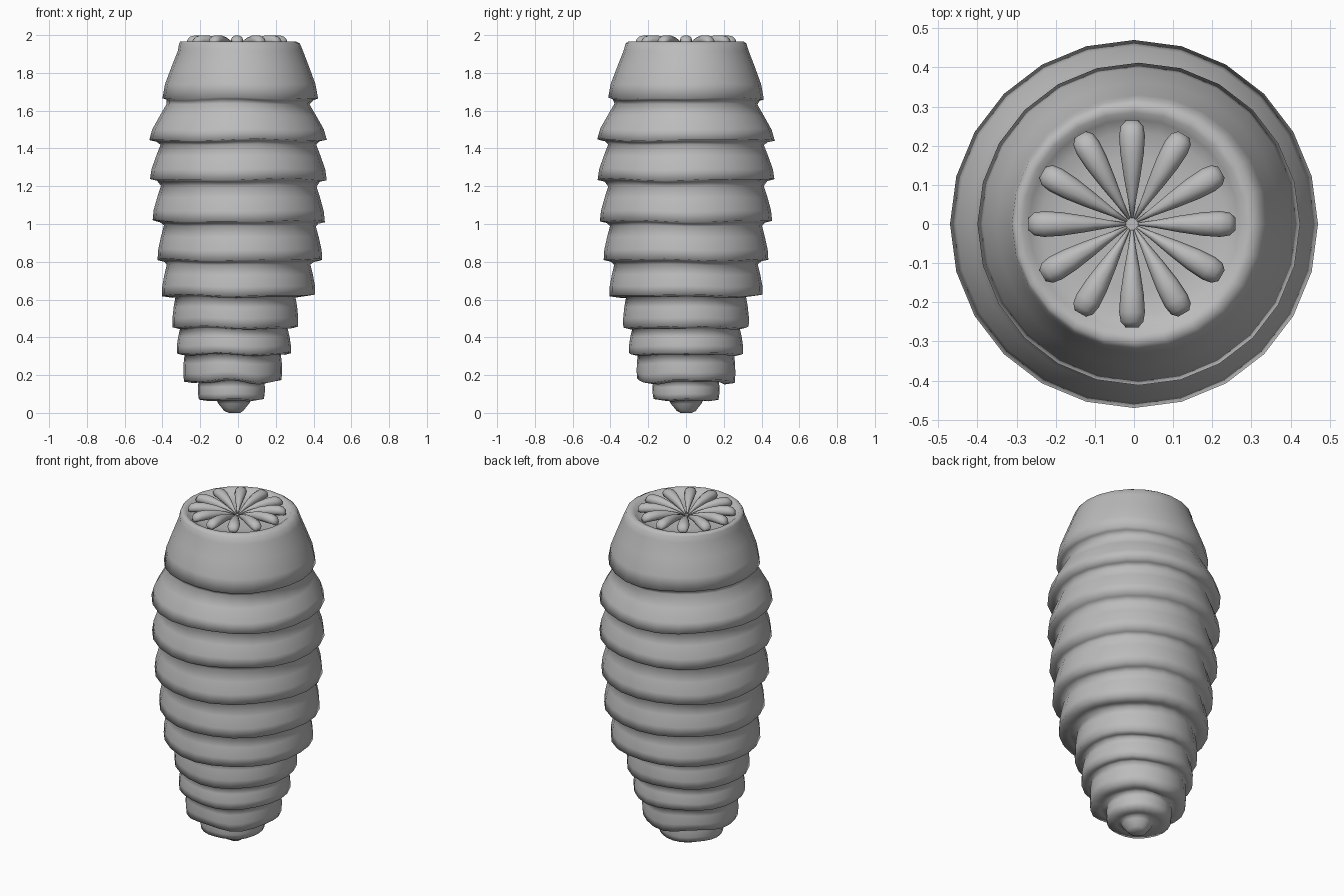
import bpy, bmesh, math
from mathutils import Vector

if "Cube" in bpy.data.objects:
    bpy.data.objects.remove(bpy.data.objects["Cube"])

grey = bpy.data.materials.new("plain grey")
grey.diffuse_color = (0.5, 0.5, 0.5, 1)
grey.use_nodes = True
grey.node_tree.nodes["Principled BSDF"].inputs["Base Color"].default_value = grey.diffuse_color
SIDES = 24


def skin(name, rings, cap_start=True, cap_end=True):
    """Join rings of points into one smooth closed skin."""
    bm = bmesh.new()
    rows = [[bm.verts.new(p) for p in ring] for ring in rings]
    n = len(rows[0])
    for a, b in zip(rows, rows[1:]):
        for i in range(n):
            j = (i + 1) % n
            bm.faces.new((a[i], a[j], b[j], b[i]))
    if cap_start:
        bm.faces.new(rows[0][::-1])
    if cap_end:
        bm.faces.new(rows[-1])
    bmesh.ops.recalc_face_normals(bm, faces=bm.faces)
    for f in bm.faces:
        f.smooth = True
    mesh = bpy.data.meshes.new(name)
    bm.to_mesh(mesh)
    bm.free()
    mesh.materials.append(grey)
    obj = bpy.data.objects.new(name, mesh)
    bpy.context.collection.objects.link(obj)
    return obj


def ring(r, z, cx=0.0, wave=0.0):
    """Horizontal ring, with an optional wavy edge."""
    pts = []
    for i in range(SIDES):
        a = 2 * math.pi * i / SIDES
        dz = wave * (0.6 * math.sin(3 * a + 4 * z) + 0.5 * math.cos(5 * a + 9 * z))
        pts.append((cx + r * math.cos(a), r * math.sin(a), z + dz))
    return pts


# Recessed top and rounded rim
body = [ring(0.06, 1.935), ring(0.17, 1.93), ring(0.235, 1.935), ring(0.268, 1.95),
        ring(0.285, 1.966), ring(0.305, 1.967), ring(0.32, 1.955, 0.008)]

# Overlapping body segments: neck z, neck radius, lip z, lip radius, centre x
segments = [
    (1.92, 0.330, 1.665, 0.412, 0.012),
    (1.635, 0.378, 1.445, 0.470, 0.000),
    (1.420, 0.412, 1.235, 0.468, 0.002),
    (1.200, 0.412, 1.015, 0.456, 0.004),
    (0.990, 0.402, 0.810, 0.436, 0.010),
    (0.785, 0.380, 0.622, 0.406, 0.003),
    (0.612, 0.318, 0.455, 0.332, -0.014),
    (0.445, 0.285, 0.315, 0.302, -0.022),
    (0.308, 0.255, 0.170, 0.258, -0.028),
    (0.168, 0.174, 0.072, 0.172, -0.035),
    (0.066, 0.090, 0.012, 0.052, -0.022),
]
for k, (nz, nr, lz, lr, cx) in enumerate(segments):
    wave = 0.006 if k < 8 else 0.012 if k == 8 else 0.003
    h = nz - lz
    grow = lr - nr
    body.append(ring(nr, nz, cx, wave * 0.5))
    body.append(ring(nr + grow * 0.35 + 0.004, nz - h * 0.33, cx, wave * 0.5))
    body.append(ring(nr + grow * 0.78 + 0.004, nz - h * 0.70, cx, wave * 0.7))
    body.append(ring(lr, lz, cx, wave))
    # Underside of the lip
    if k < len(segments) - 1:
        body.append(ring(lr * 0.35 + segments[k + 1][1] * 0.65, lz - 0.008, cx, wave))
body.append(ring(0.03, 0.0, -0.018))
skin("ringed_body", body)

# Twelve teardrop ridges around the recess: radius, half width, half height, centre z
stations = [(0.015, 0.003, 0.004, 1.940), (0.06, 0.010, 0.014, 1.952),
            (0.12, 0.021, 0.022, 1.966), (0.18, 0.030, 0.027, 1.973),
            (0.225, 0.033, 0.027, 1.973), (0.25, 0.029, 0.023, 1.969),
            (0.264, 0.016, 0.013, 1.962)]
for k in range(12):
    a = math.radians(30 * k)
    out = Vector((math.cos(a), math.sin(a), 0))
    side = Vector((-out.y, out.x, 0))
    rings = []
    for r, w, h, z in stations:
        rings.append([out * r + side * (w * math.cos(t)) + Vector((-0.005, 0, z + h * math.sin(t)))
                      for t in (math.pi * i / 5 for i in range(10))])
    skin(f"top_ridge_{k + 1}", rings)
